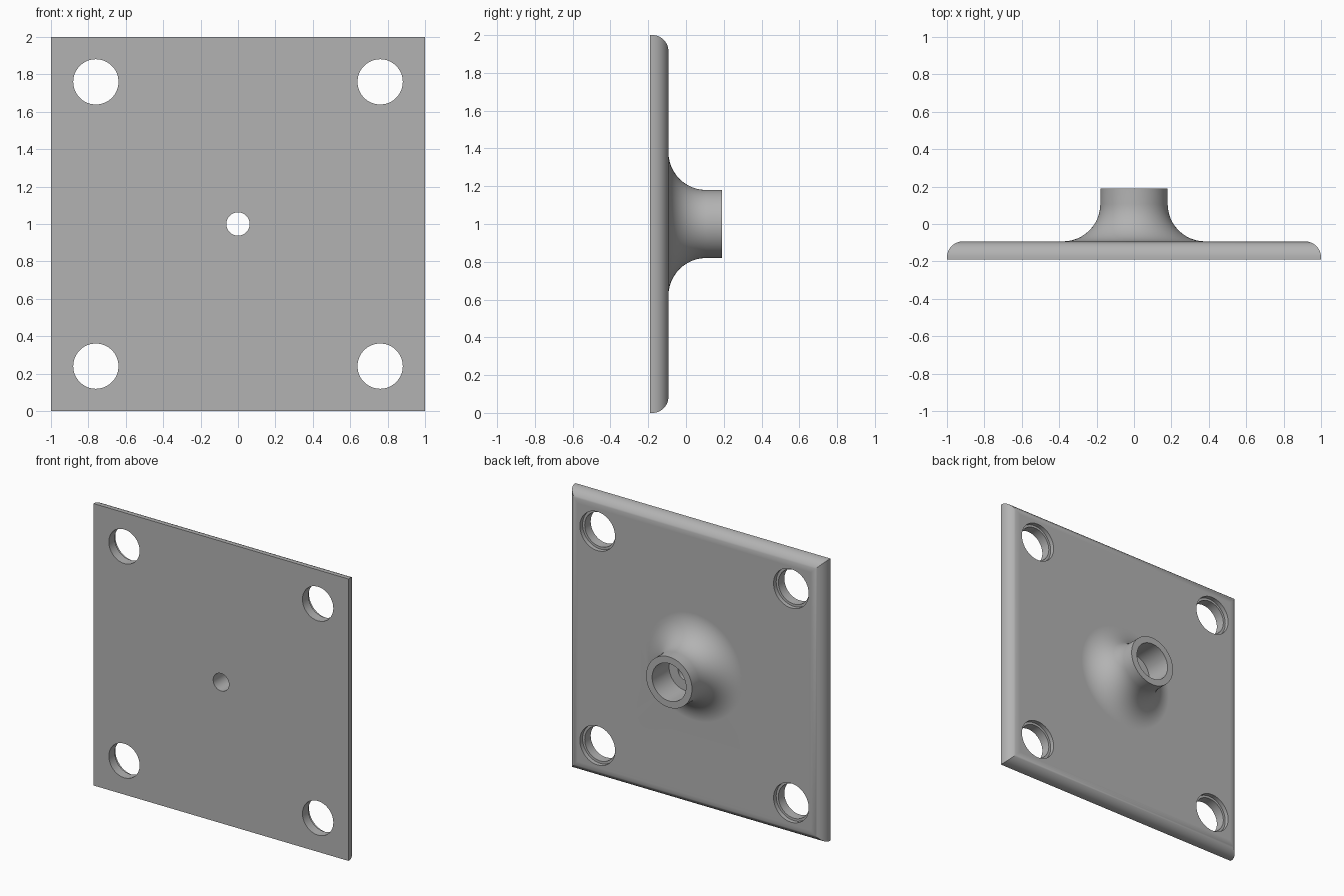
import bpy, bmesh
from math import sin, cos, pi

cube = bpy.data.objects.get("Cube")
if cube:
    bpy.data.objects.remove(cube, do_unlink=True)

FRONT, BACK, END = -0.19, -0.093, 0.19   # plate faces and hub end along y
MID = 1.0                                # centre height
ROUND = 0.085                            # plate edge rounding
HUB_R, FILLET = 0.18, 0.2

steel = bpy.data.materials.new("grey steel")
steel.use_nodes = True
grey = (0.45, 0.45, 0.45, 1)
steel.diffuse_color = grey
steel.node_tree.nodes["Principled BSDF"].inputs["Base Color"].default_value = grey


def loft(name, rings):
    """Closed solid through a list of rings with equal point counts."""
    bm = bmesh.new()
    loops = [[bm.verts.new(p) for p in ring] for ring in rings]
    n = len(loops[0])
    for a, b in zip(loops, loops[1:]):
        for i in range(n):
            j = (i + 1) % n
            bm.faces.new((a[i], a[j], b[j], b[i]))
    bm.faces.new(loops[0])
    bm.faces.new(loops[-1])
    bmesh.ops.recalc_face_normals(bm, faces=bm.faces)
    mesh = bpy.data.meshes.new(name)
    bm.to_mesh(mesh)
    bm.free()
    mesh.materials.append(steel)
    ob = bpy.data.objects.new(name, mesh)
    bpy.context.collection.objects.link(ob)
    return ob


def turned(name, profile, x=0, z=MID, n=64):
    """Round solid about the y direction from (radius, y) pairs."""
    return loft(name, [[(x + r * cos(2 * pi * i / n), y, z + r * sin(2 * pi * i / n))
                        for i in range(n)] for r, y in profile])


def combine(target, tool, operation):
    mod = target.modifiers.new(operation, 'BOOLEAN')
    mod.operation, mod.solver, mod.object = operation, 'EXACT', tool
    bpy.context.view_layer.objects.active = target
    bpy.ops.object.modifier_apply(modifier=mod.name)
    bpy.data.objects.remove(tool, do_unlink=True)


# Square plate with rounded, mitred back edges
arc = [i * pi / 24 for i in range(13)]
section = [(1, FRONT)] + [(1 - ROUND + ROUND * cos(t), BACK - ROUND + ROUND * sin(t)) for t in arc]
plate = loft("mounting_plate", [[(sx * h, y, MID + sz * h) for sx, sz in
             ((-1, -1), (1, -1), (1, 1), (-1, 1))] for h, y in section])

# Hub flaring into the plate
flare = [(HUB_R + FILLET * (1 - sin(t)), BACK + FILLET * (1 - cos(t))) for t in arc]
hub = turned("hub", [(flare[0][0], BACK - 0.04)] + flare + [(HUB_R, END)])
combine(plate, hub, 'UNION')

# Stepped centre bore
bore = turned("bore_cutter", [(0.062, FRONT - 0.1), (0.062, 0.0), (0.133, 0.0), (0.133, END + 0.1)])
combine(plate, bore, 'DIFFERENCE')

# Counterbored corner holes
for x in (-0.76, 0.76):
    for z in (-0.76, 0.76):
        hole = turned("hole_cutter", [(0.121, FRONT - 0.1), (0.121, BACK - 0.03),
                                      (0.138, BACK - 0.03), (0.138, BACK + 0.1)], x, MID + z)
        combine(plate, hole, 'DIFFERENCE')

# Smooth curves, crisp rims
bpy.ops.object.select_all(action='DESELECT')
plate.select_set(True)
bpy.context.view_layer.objects.active = plate
bpy.ops.object.shade_smooth_by_angle(angle=pi / 6)
weighted = plate.modifiers.new("Flat faces", 'WEIGHTED_NORMAL')
weighted.keep_sharp = True
